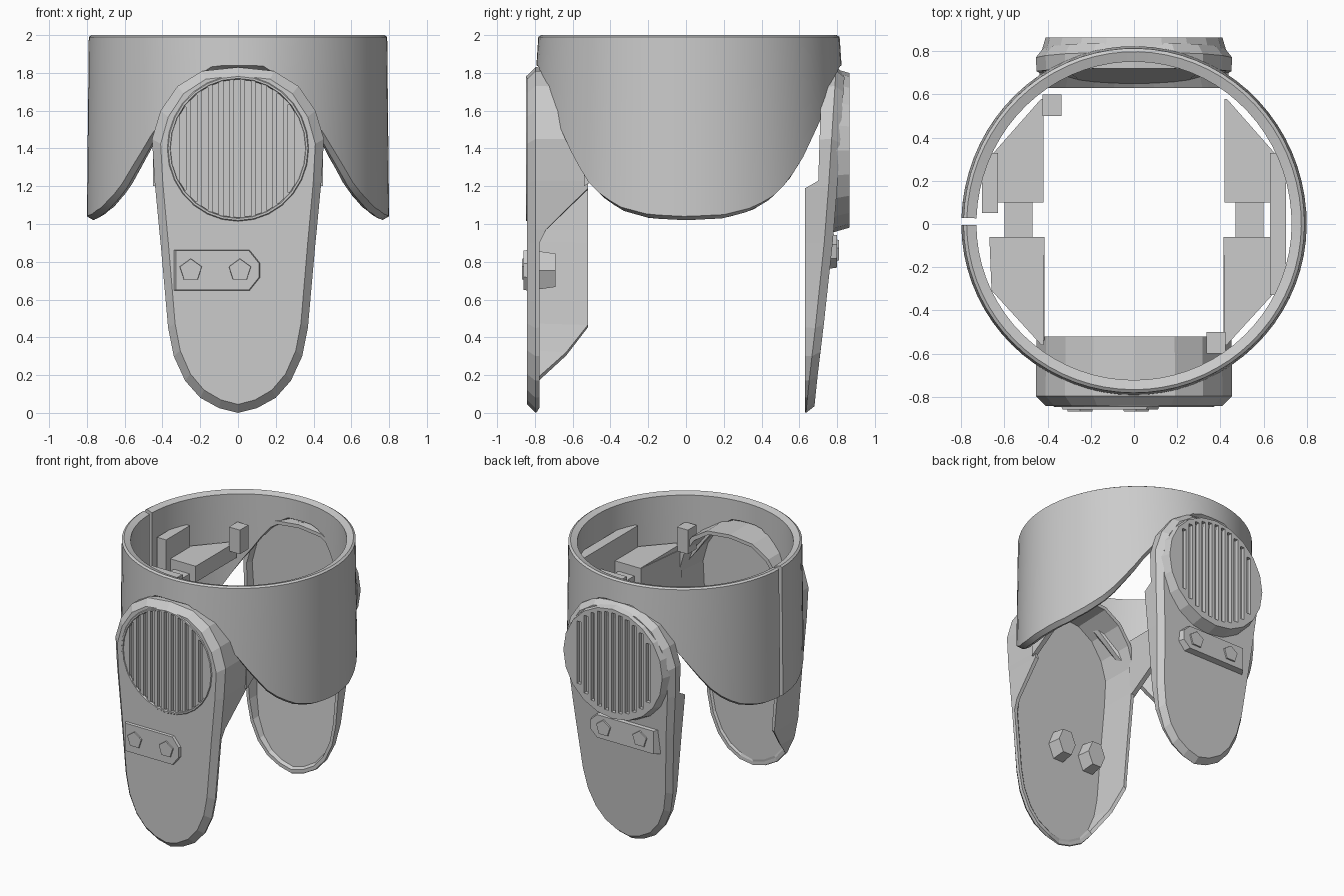
import bpy, bmesh, math

if bpy.data.objects.get("Cube"):
    bpy.data.objects.remove(bpy.data.objects["Cube"])

grey = bpy.data.materials.new("plain_grey")
grey.use_nodes = True
grey.diffuse_color = (0.6, 0.6, 0.6, 1)
grey.node_tree.nodes["Principled BSDF"].inputs["Base Color"].default_value = (0.6, 0.6, 0.6, 1)


def finish(name, bm, smooth=0):
    bmesh.ops.recalc_face_normals(bm, faces=bm.faces)
    me = bpy.data.meshes.new(name)
    bm.to_mesh(me)
    bm.free()
    ob = bpy.data.objects.new(name, me)
    bpy.context.collection.objects.link(ob)
    me.materials.append(grey)
    if smooth:
        bpy.ops.object.select_all(action='DESELECT')
        ob.select_set(True)
        bpy.context.view_layer.objects.active = ob
        bpy.ops.object.shade_smooth_by_angle(angle=math.radians(smooth))
    return ob


def lerp(table, t):
    """Piecewise linear lookup in (key, value) pairs."""
    if t <= table[0][0]:
        return table[0][1]
    for (a, u), (b, v) in zip(table, table[1:]):
        if t <= b:
            return u + (v - u) * (t - a) / (b - a)
    return table[-1][1]


def loft(bm, rings, caps=True, closed=False):
    """Skin closed loops of points; cap both ends."""
    loops = [[bm.verts.new(p) for p in r] for r in rings]
    pairs = list(zip(loops, loops[1:])) + ([(loops[-1], loops[0])] if closed else [])
    for a, b in pairs:
        for i in range(len(a)):
            j = (i + 1) % len(a)
            bm.faces.new((a[i], a[j], b[j], b[i]))
    if caps:
        bm.faces.new(loops[0])
        bm.faces.new(loops[-1])


PLACE = {'X': lambda p, d: (d, p[0], p[1]),
         'Y': lambda p, d: (p[0], d, p[1]),
         'Z': lambda p, d: (p[0], p[1], d)}


def prism(bm, poly, lo, hi, axis='Y', shrink=1.0):
    """Extrude a 2D polygon along an axis, optionally tapering."""
    cu = sum(p[0] for p in poly) / len(poly)
    cv = sum(p[1] for p in poly) / len(poly)
    small = [(cu + (u - cu) * shrink, cv + (v - cv) * shrink) for u, v in poly]
    put = PLACE[axis]
    loft(bm, [[put(p, lo) for p in poly], [put(p, hi) for p in small]])


def ellipse(cx, cz, rx, rz, n, turn=0.0):
    return [(cx + rx * math.cos(math.tau * i / n + turn),
             cz + rz * math.sin(math.tau * i / n + turn)) for i in range(n)]


def box(bm, x0, x1, y0, y1, z0, z1):
    prism(bm, [(x0, z0), (x1, z0), (x1, z1), (x0, z1)], y0, y1)


# Collar ring with deep side skirts, arched front and back, slit on its right
skirt = [(0, 1.02), (0.2, 1.03), (0.35, 1.07), (0.45, 1.13), (0.52, 1.2), (0.6, 1.33),
         (0.7, 1.55), (0.79, 1.82)]
bm = bmesh.new()
sections = []
steps = 72
for i in range(steps + 1):
    a = -math.pi + 0.005 + (math.tau - 0.04) * i / steps
    c, s = math.cos(a), math.sin(a)
    low = lerp(skirt, abs(0.8 * s))
    deep = 1.03 if s > 0 else 0.99
    sections.append([(r * c, r * s * deep, z) for r, z in
                     ((0.8, low + 0.02), (0.79, 1.99), (0.775, 2.0), (0.73, 1.985),
                      (0.73, low + 0.02), (0.765, low))])
loft(bm, sections)
finish("collar_ring", bm, 35)

# Shared outline of the two hanging plates, as half widths by height
half = [(0.0, 0.0), (0.1, 0.025), (0.2, 0.08), (0.28, 0.17), (0.34, 0.3), (0.37, 0.45),
        (0.41, 0.9), (0.417, 0.97), (0.438, 1.19), (0.442, 1.23), (0.455, 1.45),
        (0.41, 1.6), (0.32, 1.73), (0.19, 1.81), (0.0, 1.83)]
outline = half + [(-x, z) for x, z in reversed(half[1:-1])]


def plate(name, back_y, outer_y, thick, chamfer):
    """Dished plate: back_y(x, z) is its rim, outer_y(z) its face."""
    sign = -1 if outer_y(1.0) < 0 else 1

    def ring(inset, y):
        pts = []
        for x, z in outline:
            zz = 0.92 + (z - 0.92) * (1 - inset / 0.92)
            pts.append((x * (1 - inset / 0.45), y(x, z), zz))
        return pts
    bm = bmesh.new()
    loft(bm, [ring(0.045, lambda x, z: outer_y(z) - sign * thick),
              ring(0.03, back_y), ring(0.004, back_y),
              ring(0, lambda x, z: outer_y(z) - sign * 0.045),
              ring(chamfer, lambda x, z: outer_y(z))])
    return finish(name, bm)


# Front plate: deep arched hood, long return wall on the right, gusset on the left
wall_right = [(0.1, -0.79), (0.2, -0.77), (0.27, -0.7), (0.33, -0.57), (0.43, -0.52)]
wall_left = [(0.94, -0.775), (0.98, -0.73), (1.17, -0.52)]
front = plate("front_plate", lambda x, z: lerp(wall_left if x > 0.02 else wall_right, z),
              lambda z: -0.842, 0.055, 0.045)

# Back plate leans outwards towards the top
lean = [(0, 0.68), (0.2, 0.7), (0.75, 0.765), (1.2, 0.8), (1.83, 0.84)]
plate("back_plate", lambda x, z: lerp([(1.19, 0.63), (1.23, 0.7), (1.83, 0.72)], z),
      lambda z: lerp(lean, z), 0.03, 0.035)

# Raised round speaker boss on the back
bm = bmesh.new()
prism(bm, ellipse(0, 1.39, 0.44, 0.44, 20), 0.76, 0.865, shrink=0.93)
boss = finish("back_grille_boss", bm)


def grille(name, target, y0, y1):
    """Cut upright slots, bounded by a circle, into the target."""
    bm = bmesh.new()
    for i in range(11):
        x = -0.29 + i * 0.057
        h = 0.37 * math.sqrt(1 - (x / 0.36) ** 2)
        box(bm, x - 0.016, x + 0.016, y0, y1, 1.4 - h, 1.4 + h)
    cutter = finish(name, bm)
    cutter.hide_render = True
    mod = target.modifiers.new("slots", 'BOOLEAN')
    mod.operation = 'DIFFERENCE'
    mod.solver = 'EXACT'
    mod.object = cutter
    bpy.context.view_layer.update()
    done = bpy.data.meshes.new_from_object(
        target.evaluated_get(bpy.context.evaluated_depsgraph_get()))
    target.modifiers.clear()
    target.data = done
    bpy.data.objects.remove(cutter)


grille("front_slot_cutter", front, -0.9, -0.815)
grille("back_slot_cutter", boss, 0.835, 0.9)

# Thin raised rim round the front grille
bm = bmesh.new()
rims = [[(x, y, z) for x, z in ellipse(0, 1.4, r, r * 1.03, 28)]
        for r, y in ((0.38, -0.835), (0.37, -0.848), (0.36, -0.848), (0.355, -0.835))]
loft(bm, rims, caps=False, closed=True)
finish("front_grille_rim", bm)

# Control bars with five-sided knobs
for name, xs, x0, x1, z0, z1, ya, yb in (
        ("front", (-0.25, 0.01), -0.36, 0.13, 0.64, 0.87, -0.8, -0.86),
        ("back", (-0.18, 0.12), -0.33, 0.25, 0.76, 0.95, 0.74, 0.8)):
    bm = bmesh.new()
    m = (z0 + z1) / 2
    prism(bm, [(x0, z0), (x1 - 0.06, z0), (x1, m - 0.04), (x1, m + 0.04),
               (x1 - 0.06, z1), (x0, z1)], ya, yb, shrink=0.9)
    finish(name + "_control_bar", bm)
    bm = bmesh.new()
    for x in xs:
        prism(bm, ellipse(x, m, 0.075, 0.075, 5, math.pi / 2), ya,
              yb + math.copysign(0.009, yb), shrink=0.8)
        if name == "front":
            prism(bm, ellipse(x, m, 0.085, 0.12, 6), ya, -0.69, shrink=0.85)
    finish(name + "_knobs", bm)

# Inner shelves, two on each side, reaching out to the collar, with a low link
bm = bmesh.new()
for s in (-1, 1):
    for near, far in ((-0.06, -0.56), (0.1, 0.58)):
        plan = [(0.42, near), (0.67, near), (0.66, far * 0.55), (0.43, far), (0.42, far)]
        prism(bm, [(s * x, y) for x, y in plan], 1.52, 1.64, 'Z')
    box(bm, s * 0.47, s * 0.6, -0.06, 0.1, 1.52, 1.57)
finish("side_shelves", bm)

# Cheek walls joining the front shelves to the front plate
bm = bmesh.new()
for s in (-1, 1):
    prism(bm, [(-0.54, 1.2), (-0.06, 1.5), (-0.06, 1.64), (-0.54, 1.6)], s * 0.415, s * 0.45, 'X')
finish("cheek_walls", bm)

# Flat pads on the inside of the collar
bm = bmesh.new()
for s, y0 in ((-1, 0.05), (1, -0.33)):
    box(bm, s * 0.63, s * 0.705, y0, 0.33, 1.35, 1.8)
finish("side_pads", bm)

# Small latches inside the collar, on opposite corners
bm = bmesh.new()
for s in (-1, 1):
    x, y = s * 0.38, s * -0.55
    box(bm, x - 0.045, x + 0.045, y - 0.05, y + 0.05, 1.6, 1.78)
finish("corner_latches", bm)
